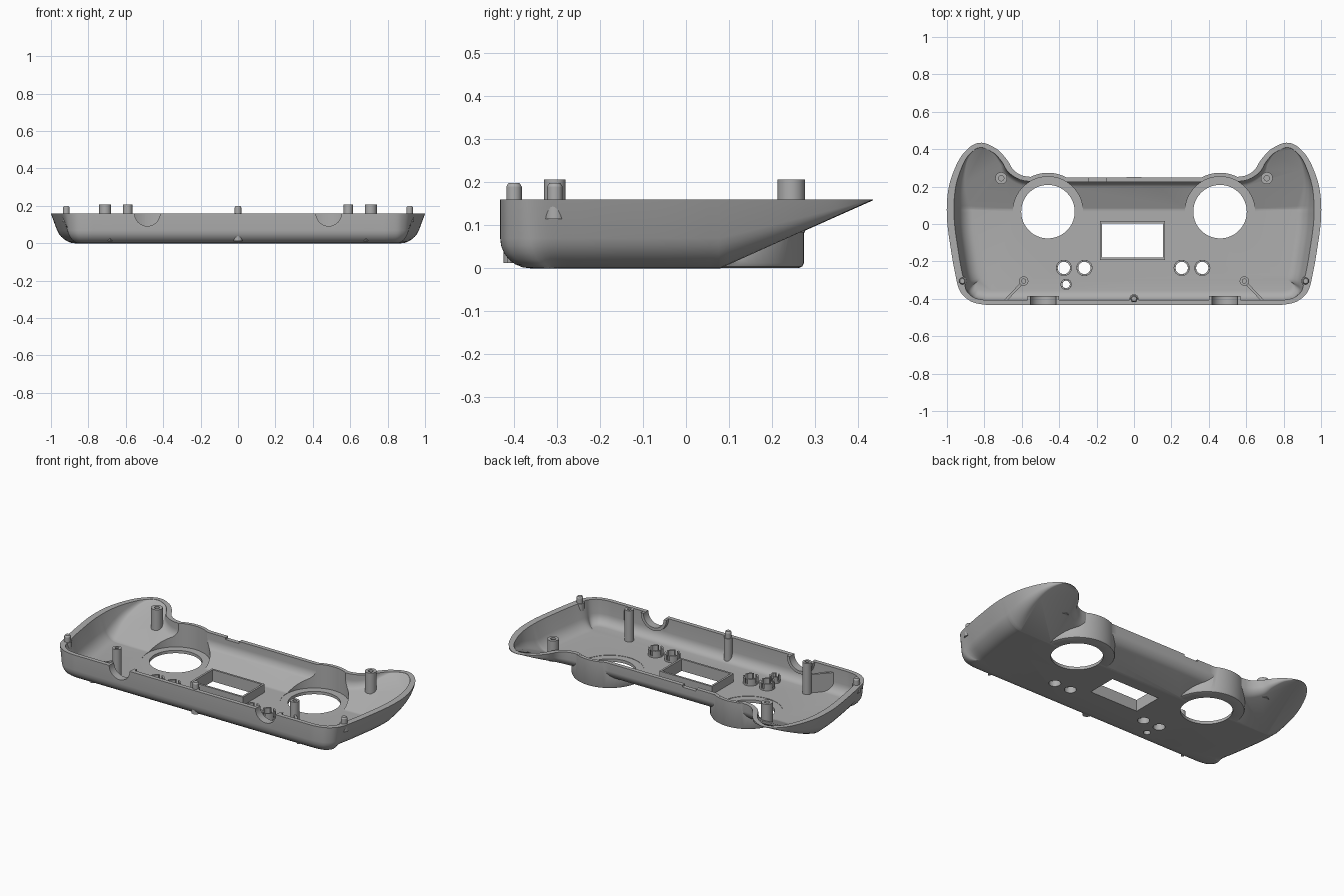
import bpy, bmesh, math
from mathutils import Vector, geometry

if "Cube" in bpy.data.objects:
    bpy.data.objects.remove(bpy.data.objects["Cube"], do_unlink=True)

grey = bpy.data.materials.new("light grey plastic")
grey.use_nodes = True
grey.diffuse_color = (0.42, 0.42, 0.42, 1)
grey.node_tree.nodes["Principled BSDF"].inputs["Base Color"].default_value = (0.42, 0.42, 0.42, 1)

RIM = 0.16      # height of the open rim
CREASE = 0.08   # where the underside starts to slope up
SLOPE = RIM / 0.355


def finish(bm, name):
    bmesh.ops.recalc_face_normals(bm, faces=bm.faces)
    mesh = bpy.data.meshes.new(name)
    bm.to_mesh(mesh)
    bm.free()
    mesh.materials.append(grey)
    ob = bpy.data.objects.new(name, mesh)
    bpy.context.collection.objects.link(ob)
    return ob


def skin(bm, rings, closed=False):
    """Join rings of equal size; cap the ends unless closed on itself."""
    rows = [[bm.verts.new(p) for p in ring] for ring in rings]
    n = len(rows[0])
    pairs = list(zip(rows, rows[1:])) + ([(rows[-1], rows[0])] if closed else [])
    for a, b in pairs:
        for i in range(n):
            j = (i + 1) % n
            bm.faces.new((a[i], a[j], b[j], b[i]))
    if not closed:
        bm.faces.new(rows[0])
        bm.faces.new(rows[-1])


def lathe(name, profile, x, y, segs=32, closed=False):
    bm = bmesh.new()
    turns = [2 * math.pi * i / segs for i in range(segs)]
    skin(bm, [[(x + r * math.cos(a), y + r * math.sin(a), z) for a in turns]
              for r, z in profile], closed)
    return finish(bm, name)


def box(name, x0, x1, y0, y1, z0, z1):
    bm = bmesh.new()
    skin(bm, [[(x0, y0, z), (x1, y0, z), (x1, y1, z), (x0, y1, z)] for z in (z0, z1)])
    return finish(bm, name)


def disc_y(name, x, z, r, y0, y1, start, sweep, steps=32):
    """Full or partial disc in the xz plane, extruded along y."""
    bm = bmesh.new()
    angles = [start + sweep * i / steps for i in range(steps if sweep > 4 else steps + 1)]
    skin(bm, [[(x + r * math.cos(a), y, z + r * math.sin(a)) for a in angles]
              for y in (y0, y1)])
    return finish(bm, name)


def combine(target, other, operation):
    mod = target.modifiers.new("combine", "BOOLEAN")
    mod.operation = operation
    mod.solver = "EXACT"
    mod.object = other
    bpy.context.view_layer.objects.active = target
    bpy.ops.object.modifier_apply(modifier=mod.name)
    bpy.data.objects.remove(other, do_unlink=True)


# Rim outline: half of it as knots, smoothed and mirrored
knots = [Vector(p) for p in (
    (0, -.432), (.4, -.432), (.76, -.432), (.81, -.43), (.875, -.412), (.93, -.36),
    (.955, -.27), (.98, -.13), (1, .03), (.995, .17), (.965, .28), (.91, .38),
    (.83, .434), (.74, .405), (.68, .345), (.64, .285), (.58, .255), (.4, .25), (0, .25))]
dirs = [Vector((1, 0))]
dirs += [(c - a).normalized() for a, c in zip(knots, knots[2:])] + [Vector((-1, 0))]
half = []
for i in range(len(knots) - 1):
    a, b = knots[i], knots[i + 1]
    reach = (b - a).length / 3
    half += geometry.interpolate_bezier(a, a + dirs[i] * reach, b - dirs[i + 1] * reach, b, 7)[:-1]
half.append(knots[-1])
outline = [Vector((p[0], p[1])) for p in half]
outline += [Vector((-p.x, p.y)) for p in reversed(outline[1:-1])]


def underside(y):
    return max(0.0, (y - CREASE) * SLOPE)


def body(name, inset, lift, fillet, top):
    """Loft of the outline with drafted sides, a filleted base and a sloping back."""
    n = len(outline)
    levels = [fillet * (1 - math.cos(math.pi / 2 * k / 6)) for k in range(7)] + [RIM]
    rings = []
    for z in levels:
        t = z / RIM
        rise = max(0.0, fillet - z)
        round_in = fillet - math.sqrt(fillet ** 2 - rise ** 2)
        ring = []
        for i, p in enumerate(outline):
            tan = (outline[(i + 1) % n] - outline[i - 1]).normalized()
            inward = Vector((-tan.y, tan.x))
            scale = max(0.03, 1 - underside(p.y) / RIM)
            q = p + inward * (inset + scale * (round_in + 0.06 * (1 - t) * inward.x ** 4))
            ring.append((q.x, q.y, t))
        rings.append(ring)
    bm = bmesh.new()
    skin(bm, rings)
    bmesh.ops.bisect_plane(bm, geom=bm.verts[:] + bm.edges[:] + bm.faces[:],
                           plane_co=(0, CREASE, 0), plane_no=(0, 1, 0))
    for v in bm.verts:
        low = min(underside(v.co.y) + lift, RIM - 0.003 + lift * 0.05)
        v.co.z = low + (top - low) * v.co.z
    return finish(bm, name)


# Main shell, with a round cup on each side
shell = body("shell", 0, 0, 0.07, RIM)
CUP_X, CUP_Y = 0.46, 0.066
for s in (-1, 1):
    cup = lathe("cup", [(.197, .001), (.204, .004), (.208, .012), (.208, RIM - .0005)],
                s * CUP_X, CUP_Y, 64)
    combine(shell, cup, "UNION")
combine(shell, body("cavity", 0.025, 0.02, 0.05, 0.2), "DIFFERENCE")
for s in (-1, 1):
    combine(shell, lathe("cup_cavity", [(.187, .018), (.187, .3)], s * CUP_X, CUP_Y, 64), "DIFFERENCE")
    combine(shell, lathe("cup_hole", [(.143, -.1), (.143, .1)], s * CUP_X, CUP_Y, 64), "DIFFERENCE")
    # Half-round cable notch in the front wall, with a collar behind it
    combine(shell, disc_y("collar", s * .485, RIM - .001, .085, -.42, -.385, math.pi, math.pi), "UNION")
    combine(shell, disc_y("notch", s * .485, RIM, .068, -.6, -.3, 0, 2 * math.pi), "DIFFERENCE")

# Shallow notch in the back rim
combine(shell, box("rim_notch", -.24, -.15, .2, .3, RIM - .012, .3), "DIFFERENCE")

# Screen opening and its raised frame
combine(shell, box("screen_hole", -.17, .155, -.18, .003, -.1, .1), "DIFFERENCE")
frame = box("screen_frame", -.182, .167, -.192, .015, .004, .07)
combine(frame, box("frame_hole", -.17, .155, -.18, .003, -.1, .2), "DIFFERENCE")

# Button holes with slotted guide rings
buttons = [(x, -.235, .033) for x in (-.375, -.265, .255, .365)] + [(-.363, -.323, .02)]
for x, y, r in buttons:
    combine(shell, lathe("button_hole", [(r, -.1), (r, .1)], x, y, 24), "DIFFERENCE")
    o = r + .01
    guide = lathe("button_guide", [(o, .015), (o, .06), (r, .06), (r, .015)], x, y, 24, True)
    w = .009
    combine(guide, box("slot", x - w, x + w, y - .06, y + .06, .03, .1), "DIFFERENCE")
    combine(guide, box("slot", x - .06, x + .06, y - w, y + w, .03, .1), "DIFFERENCE")


def screw_post(name, x, y, r, base):
    lathe(name, [(r, base), (r, .207), (r * .45, .207), (r * .45, .13)], x, y)


def locating_pin(name, x, y, base):
    lathe(name, [(.024, base), (.024, RIM), (.018, RIM), (.018, .19), (.013, .198)], x, y)


# Screw posts, pins and bracing ribs
locating_pin("front_pin", 0, -.4, .012)
for s, side in ((-1, "right"), (1, "left")):
    screw_post(side + "_back_post", s * .71, .245, .032, .083)
    screw_post(side + "_front_post", s * .59, -.305, .025, .01)
    locating_pin(side + "_corner_pin", s * .918, -.305, .115)
    start, end = Vector((s * .605, -.322)), Vector((s * .69, -.412))
    across = (end - start).orthogonal().normalized() * .007
    bm = bmesh.new()
    skin(bm, [[(p.x, p.y, z) for p in (start + across, end + across, end - across, start - across)]
              for z in (.012, .13)])
    finish(bm, side + "_rib")

# Smooth shading with sharp edges kept
bpy.ops.object.select_all(action="DESELECT")
for ob in bpy.context.scene.objects:
    if ob.type == "MESH":
        ob.select_set(True)
        bpy.context.view_layer.objects.active = ob
bpy.ops.object.shade_smooth_by_angle(angle=math.radians(30))
